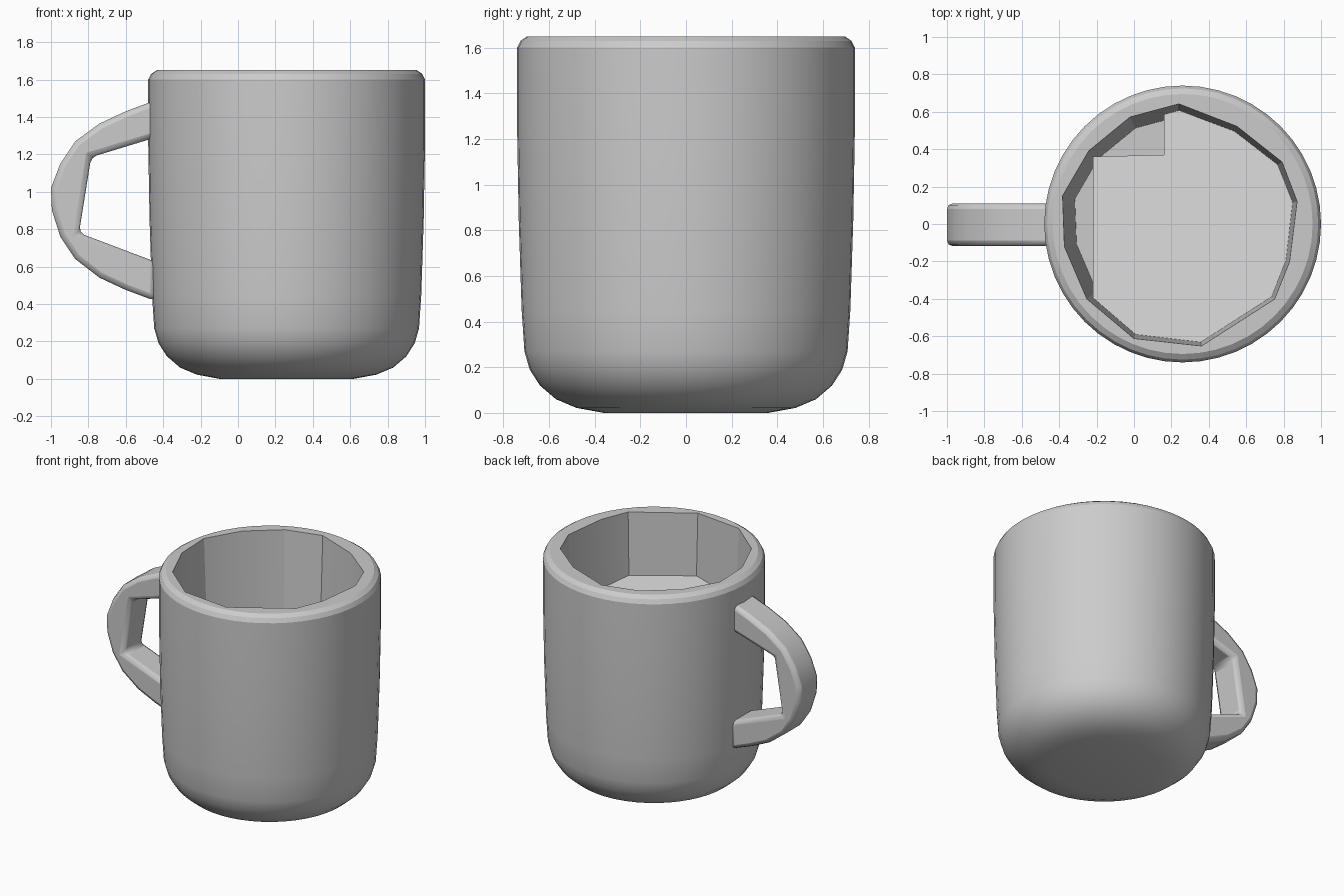
import bpy, bmesh, math

if "Cube" in bpy.data.objects:
    bpy.data.objects.remove(bpy.data.objects["Cube"])

CX = 0.26  # mug axis


def make_object(name, bm):
    bmesh.ops.recalc_face_normals(bm, faces=bm.faces[:])
    mesh = bpy.data.meshes.new(name)
    bm.to_mesh(mesh)
    bm.free()
    obj = bpy.data.objects.new(name, mesh)
    bpy.context.collection.objects.link(obj)
    return obj


def prism(name, bottom, top):
    """Closed solid between two matching outlines."""
    bm = bmesh.new()
    a = [bm.verts.new(p) for p in bottom]
    b = [bm.verts.new(p) for p in top]
    bm.faces.new(a)
    bm.faces.new(b)
    for i in range(len(a)):
        j = (i + 1) % len(a)
        bm.faces.new((a[i], a[j], b[j], b[i]))
    return make_object(name, bm)


def lathe(name, profile, sides):
    bm = bmesh.new()
    rings = [[bm.verts.new((CX + r * math.cos(2 * math.pi * i / sides),
                            r * math.sin(2 * math.pi * i / sides), z))
              for i in range(sides)] for r, z in profile]
    for lo, hi in zip(rings, rings[1:]):
        for i in range(sides):
            j = (i + 1) % sides
            bm.faces.new((lo[i], lo[j], hi[j], hi[i]))
    bm.faces.new(rings[0])
    bm.faces.new(rings[-1])
    return make_object(name, bm)


def activate(obj):
    bpy.ops.object.select_all(action='DESELECT')
    obj.select_set(True)
    bpy.context.view_layer.objects.active = obj


def smooth(obj, angle):
    activate(obj)
    bpy.ops.object.shade_smooth_by_angle(angle=math.radians(angle))


# Rounded outer body
body = lathe("mug_body", [
    (0.36, 0.0), (0.48, 0.022), (0.57, 0.06), (0.64, 0.12), (0.685, 0.19),
    (0.708, 0.27), (0.72, 0.45), (0.733, 0.85), (0.74, 1.25), (0.74, 1.60),
    (0.725, 1.63), (0.695, 1.65)], 48)

# Faceted cavity cut out of the body
rim = [(-0.38, 0.15), (-0.24, 0.39), (-0.02, 0.57), (0.24, 0.64), (0.55, 0.52),
       (0.79, 0.33), (0.87, 0.12), (0.83, -0.20), (0.75, -0.40), (0.36, -0.65),
       (0.0, -0.61), (-0.25, -0.40), (-0.37, -0.12)]
cutter = prism("cavity_cutter",
               [(CX + (x - CX) * 0.9, y * 0.9, 0.15) for x, y in rim],
               [(CX + (x - CX) * 1.01, y * 1.01, 1.75) for x, y in rim])
cutter.hide_render = True
cut = body.modifiers.new("cavity", 'BOOLEAN')
cut.operation = 'DIFFERENCE'
cut.solver = 'EXACT'
cut.object = cutter
activate(body)
bpy.ops.object.modifier_apply(modifier="cavity")
bpy.data.objects.remove(cutter, do_unlink=True)
smooth(body, 24)

# Sloping inner floor, leaving deep pockets at the back left
floor = [(-0.22, -0.40), (0.0, -0.61), (0.36, -0.65), (0.75, -0.40),
         (0.84, -0.20), (0.87, 0.12), (0.78, 0.32), (0.53, 0.52),
         (0.26, 0.62), (0.16, 0.61), (0.16, 0.37), (-0.22, 0.36)]


def floor_z(x, y):
    return 1.02 + 0.3 * (0.515 * (x - CX) - 0.857 * y)


prism("inner_floor", [(x, y, 0.32) for x, y in
                      [(CX + (x - CX) * 0.9, y * 0.9) for x, y in floor]],
      [(x, y, floor_z(x, y)) for x, y in floor])

# Handle: rounded outside, angular opening inside
loop = [(-0.44, 1.49), (-0.60, 1.43), (-0.74, 1.365), (-0.87, 1.27), (-0.95, 1.15),
        (-1.0, 1.02), (-0.995, 0.90), (-0.95, 0.76), (-0.87, 0.64), (-0.74, 0.54),
        (-0.60, 0.475), (-0.44, 0.415), (-0.44, 0.625), (-0.85, 0.78),
        (-0.785, 1.185), (-0.44, 1.29)]
handle = prism("handle", [(x, -0.118, z) for x, z in loop],
               [(x, 0.11, z) for x, z in loop])
bevel = handle.modifiers.new("soft_edges", 'BEVEL')
bevel.width = 0.03
bevel.segments = 2
bevel.limit_method = 'ANGLE'
bevel.angle_limit = math.radians(60)
smooth(handle, 28)
